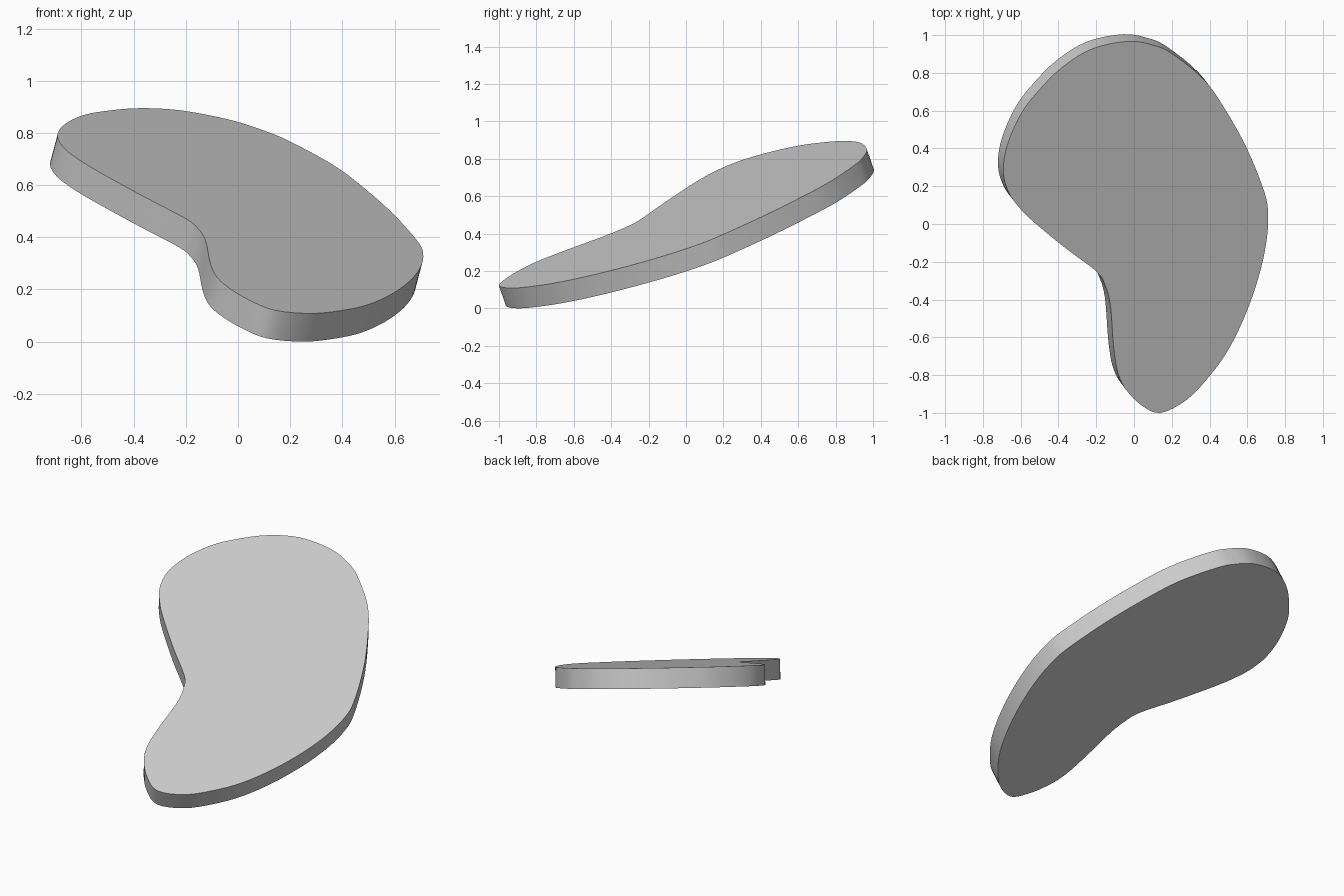
import bpy, bmesh, math
from mathutils import Vector

if "Cube" in bpy.data.objects:
    bpy.data.objects.remove(bpy.data.objects["Cube"])

# Kidney outline of the top face, seen from above
outline = [(-0.03, .967), (.10, .947), (.20, .903), (.37, .765), (.49, .595), (.60, .395),
           (.69, .17), (.71, .05), (.70, -.10), (.66, -.28), (.59, -.48), (.50, -.665),
           (.40, -.805), (.28, -.93), (.14, -1.0), (.04, -.96), (-.04, -.88), (-.085, -.79),
           (-.108, -.65), (-.125, -.43), (-.155, -.32), (-.20, -.25), (-.36, -.13),
           (-.53, .01), (-.61, .09), (-.665, .17), (-.692, .28), (-.67, .42), (-.60, .58),
           (-.51, .70), (-.38, .83), (-.22, .928)]
SLOPE_X, SLOPE_Y, HEIGHT, THICK = -0.264, 0.348, 0.515, 0.118
normal = Vector((-SLOPE_X, -SLOPE_Y, 1)).normalized()


def smooth_loop(pts, steps=4):
    """Closed Catmull-Rom curve through the points."""
    pts = [Vector(p) for p in pts]
    n, out = len(pts), []
    for i in range(n):
        a, b, c, d = (pts[(i + k) % n] for k in (-1, 0, 1, 2))
        for s in range(steps):
            t = s / steps
            out.append(0.5 * (2 * b + (c - a) * t + (2 * a - 5 * b + 4 * c - d) * t**2
                              + (3 * b - a - 3 * c + d) * t**3))
    return out


# Tilted slab: top face, bottom face and wall
bm = bmesh.new()
top = [Vector((p.x, p.y, HEIGHT + SLOPE_X * p.x + SLOPE_Y * p.y)) for p in smooth_loop(outline)]
lift = -min((p - normal * THICK).z for p in top)
upper = [bm.verts.new(p + Vector((0, 0, lift))) for p in top]
lower = [bm.verts.new(v.co - normal * THICK) for v in upper]
bm.faces.new(upper)
bm.faces.new(lower[::-1])
for i in range(len(upper)):
    j = (i + 1) % len(upper)
    bm.faces.new((upper[i], upper[j], lower[j], lower[i]))
bmesh.ops.recalc_face_normals(bm, faces=bm.faces)

mesh = bpy.data.meshes.new("kidney_slab")
bm.to_mesh(mesh)
bm.free()
slab = bpy.data.objects.new("kidney_slab", mesh)
bpy.context.collection.objects.link(slab)
bpy.context.view_layer.objects.active = slab
slab.select_set(True)
bpy.ops.object.shade_smooth_by_angle(angle=math.radians(40))
